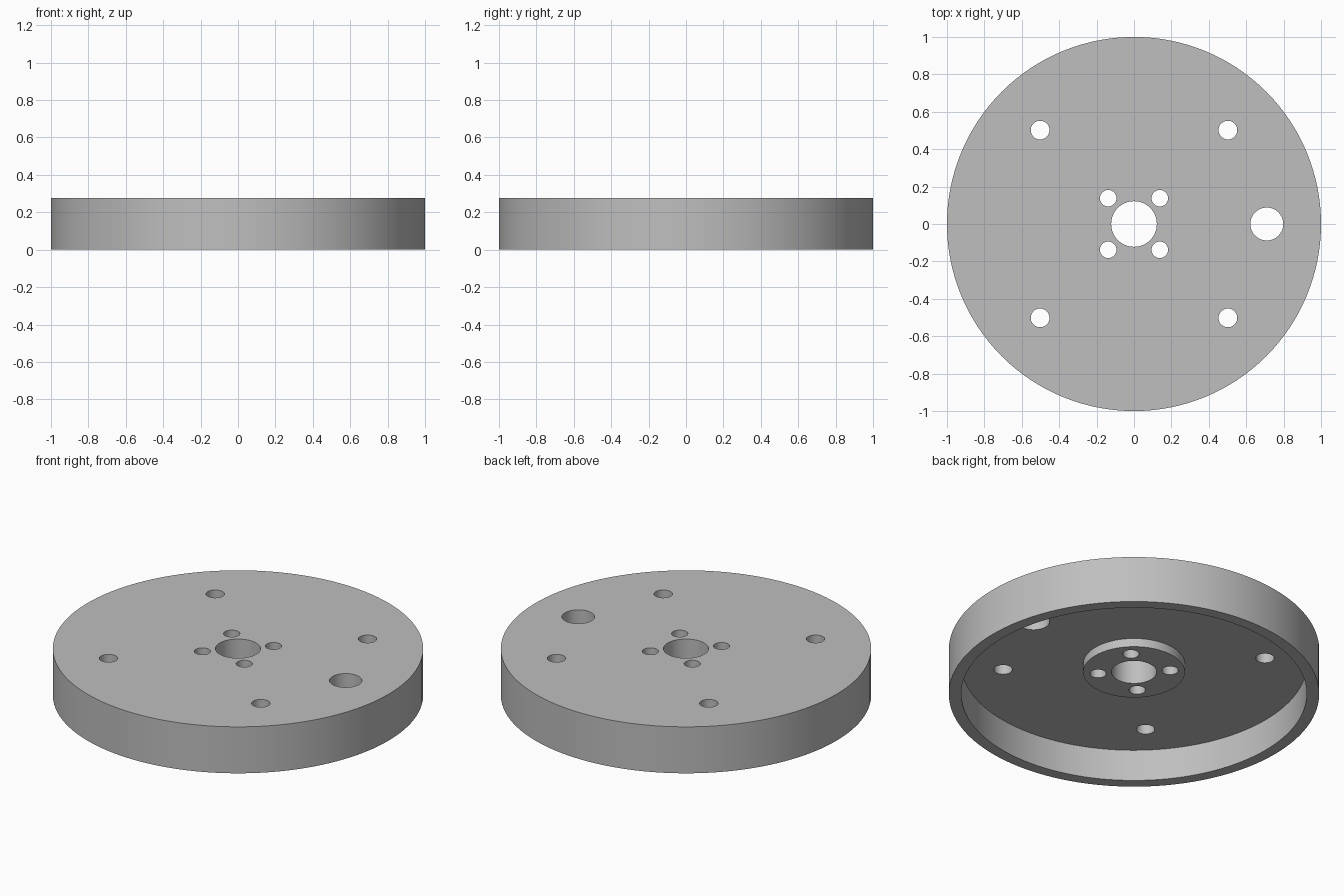
import bpy

if "Cube" in bpy.data.objects:
    bpy.data.objects.remove(bpy.data.objects["Cube"])

THICK = 0.277      # full height
FLOOR = 0.188      # underside of the web
BOSS = 0.137       # underside of the hub boss

metal = bpy.data.materials.new("grey metal")
metal.diffuse_color = (0.52, 0.52, 0.52, 1)
metal.use_nodes = True
metal.node_tree.nodes["Principled BSDF"].inputs["Base Color"].default_value = metal.diffuse_color


def cylinder(name, r, z0, z1, x=0, y=0, sides=128):
    bpy.ops.mesh.primitive_cylinder_add(vertices=sides, radius=r, depth=z1 - z0,
                                        location=(x, y, (z0 + z1) / 2))
    ob = bpy.context.object
    ob.name = name
    ob.data.materials.append(metal)
    return ob


def combine(target, tool, operation):
    mod = target.modifiers.new(operation.lower(), 'BOOLEAN')
    mod.operation = operation
    mod.solver = 'EXACT'
    mod.object = tool
    bpy.context.view_layer.objects.active = target
    bpy.ops.object.modifier_apply(modifier=mod.name)
    bpy.data.objects.remove(tool, do_unlink=True)


# Disc hollowed from below, leaving a thin rim
disc = cylinder("flanged_disc", 1.0, 0, THICK)
combine(disc, cylinder("rim_cavity", 0.933, -0.1, FLOOR), 'DIFFERENCE')

# Hub boss under the web
combine(disc, cylinder("hub_boss", 0.275, BOSS, FLOOR + 0.04, sides=64), 'UNION')

# Through holes: centre bore, offset hole, hub bolts, outer bolts
holes = [(0, 0, 0.122), (0.71, 0, 0.088)]
for sx in (-1, 1):
    for sy in (-1, 1):
        holes.append((sx * 0.138, sy * 0.138, 0.044))
        holes.append((sx * 0.502, sy * 0.502, 0.05))
for x, y, r in holes:
    combine(disc, cylinder("hole_cutter", r, -0.1, THICK + 0.1, x, y, 48), 'DIFFERENCE')

# Smooth walls with crisp edges
bpy.ops.object.select_all(action='DESELECT')
disc.select_set(True)
bpy.context.view_layer.objects.active = disc
bpy.ops.object.shade_smooth_by_angle(angle=0.52)
